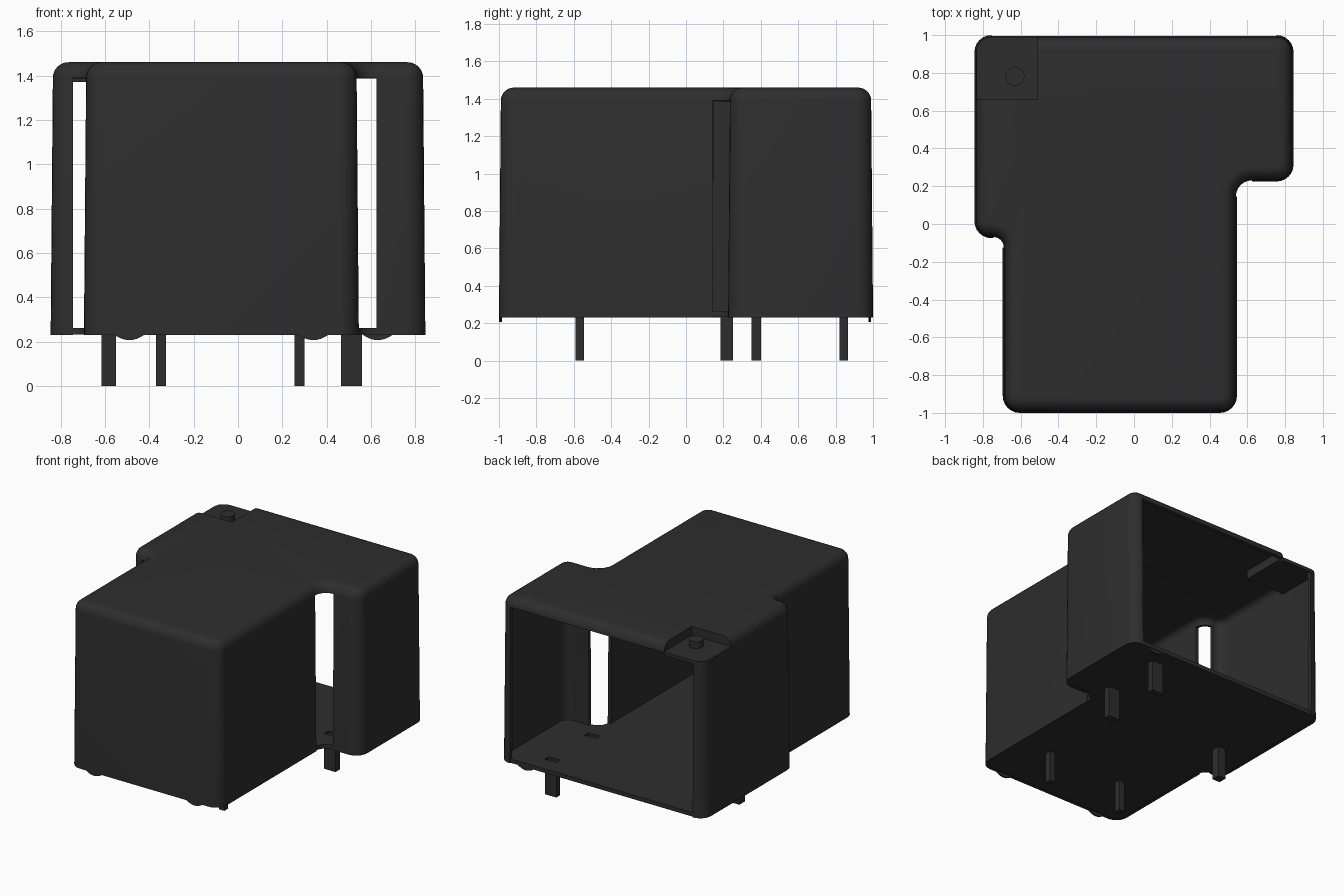
import bpy, bmesh, math

cube = bpy.data.objects.get("Cube")
if cube:
    bpy.data.objects.remove(cube, do_unlink=True)

mat = bpy.data.materials.new("charcoal plastic")
mat.use_nodes = True
COLOUR = (0.027, 0.027, 0.027, 1)
mat.diffuse_color = COLOUR
mat.node_tree.nodes["Principled BSDF"].inputs["Base Color"].default_value = COLOUR

SEG = 6
# Rounded corners: centre x, centre y, radius, start angle, end angle (counter-clockwise outline)
CORNERS = [
    (-0.605, -0.91, 0.09, 180, 270),
    (0.455, -0.91, 0.09, 270, 360),
    (0.625, 0.145, 0.08, 180, 90),     # inner corner, right step
    (0.755, 0.315, 0.09, 270, 360),
    (0.755, 0.91, 0.09, 0, 90),
    (-0.755, 0.91, 0.09, 90, 180),
    (-0.755, 0.015, 0.09, 180, 270),
    (-0.745, -0.125, 0.05, 90, 0),     # inner corner, left step
]
INNER, BACK = (2, 7), 4


def corner_arc(corner, inset):
    cx, cy, r, a0, a1 = corner
    r += -inset if a1 > a0 else inset
    angles = [math.radians(a0 + (a1 - a0) * i / SEG) for i in range(SEG + 1)]
    return [(cx + r * math.cos(a), cy + r * math.sin(a)) for a in angles]


def outline(inset):
    return [p for c in CORNERS for p in corner_arc(c, inset)]


def make_object(name, bm):
    bmesh.ops.recalc_face_normals(bm, faces=bm.faces)
    mesh = bpy.data.meshes.new(name)
    bm.to_mesh(mesh)
    bm.free()
    ob = bpy.data.objects.new(name, mesh)
    bpy.context.collection.objects.link(ob)
    mesh.materials.append(mat)
    return ob


def prism(name, points, z0, z1):
    bm = bmesh.new()
    face = bm.faces.new([bm.verts.new((x, y, z0)) for x, y in points])
    top = bmesh.ops.extrude_face_region(bm, geom=[face])["geom"]
    bmesh.ops.translate(bm, vec=(0, 0, z1 - z0),
                        verts=[v for v in top if isinstance(v, bmesh.types.BMVert)])
    return make_object(name, bm)


def box(name, x0, x1, y0, y1, z0, z1):
    return prism(name, [(x0, y0), (x1, y0), (x1, y1), (x0, y1)], z0, z1)


def activate(ob):
    bpy.ops.object.select_all(action='DESELECT')
    ob.select_set(True)
    bpy.context.view_layer.objects.active = ob


def cut(ob, cutter):
    cutter.hide_render = True
    mod = ob.modifiers.new("cut", 'BOOLEAN')
    mod.operation, mod.solver, mod.object = 'DIFFERENCE', 'EXACT', cutter
    activate(ob)
    bpy.ops.object.modifier_apply(modifier=mod.name)
    bpy.data.objects.remove(cutter, do_unlink=True)


def smooth(ob):
    activate(ob)
    bpy.ops.object.shade_smooth_by_angle(angle=math.radians(32))


# Case: tapered wall, rounded top edge, open back and open inner corners
ROUND = 0.07
levels = [(0.23, 0.0)]
for i in range(SEG + 1):
    a = math.pi / 2 * i / SEG
    levels.append((1.39 + ROUND * math.sin(a), 0.01 + ROUND * (1 - math.cos(a))))
bm = bmesh.new()
rings = [[bm.verts.new((x, y, z)) for x, y in outline(inset)] for z, inset in levels]
count = len(rings[0])
for level, (low, high) in enumerate(zip(rings, rings[1:])):
    for k in range(count):
        corner, step = divmod(k, SEG + 1)
        opening = (corner in INNER and step < SEG) or (corner == BACK and step == SEG)
        if level == 0 and opening:
            continue
        n = (k + 1) % count
        bm.faces.new((low[k], low[n], high[n], high[k]))
bm.faces.new(rings[-1])
case = make_object("case", bm)
activate(case)
shell = case.modifiers.new("shell", 'SOLIDIFY')
shell.thickness, shell.offset = 0.025, -1
bpy.ops.object.modifier_apply(modifier=shell.name)

# Sunken corner of the top, with its ledge, walls and peg
cut(case, box("corner_cutter", -1.2, -0.51, 0.66, 1.2, 1.385, 1.8))
smooth(case)
ledge = [(-0.835, 0.66), (-0.51, 0.66), (-0.51, 0.99)] + corner_arc(CORNERS[5], 0.01)
smooth(prism("corner_ledge", ledge, 1.37, 1.395))
box("ledge_side_wall", -0.51, -0.485, 0.635, 0.965, 1.37, 1.443)
box("ledge_front_wall", -0.81, -0.51, 0.635, 0.66, 1.37, 1.443)
peg_points = [(-0.63 + 0.05 * math.cos(math.tau * i / 24),
               0.78 + 0.05 * math.sin(math.tau * i / 24)) for i in range(24)]
smooth(prism("corner_peg", peg_points, 1.38, 1.445))

# Base plate with a shallow slot above each pin
base = prism("base_plate", outline(0.006), 0.232, 0.262)
PINS = [
    (0.255, 0.30, -0.59, -0.545),
    (-0.37, -0.325, -0.59, -0.545),
    (0.465, 0.56, 0.82, 0.865),
    (0.465, 0.56, 0.35, 0.40),
    (-0.615, -0.55, 0.185, 0.25),
]
for i, (x0, x1, y0, y1) in enumerate(PINS, 1):
    cut(base, box("slot_cutter", x0, x1, y0, y1, 0.245, 0.4))
    box(f"pin_{i}", x0, x1, y0, y1, 0.0, 0.24)

# Thin curved feet under the front and back edges
for i, (x, y) in enumerate([(-0.49, -0.992), (0.34, -0.992), (0.63, 0.982)], 1):
    bm = bmesh.new()
    pts = [(x + 0.07 * t / 6, 0.207 + 0.026 * (t / 6) ** 2) for t in range(-6, 7)]
    face = bm.faces.new([bm.verts.new((px, y - 0.007, pz)) for px, pz in pts])
    side = bmesh.ops.extrude_face_region(bm, geom=[face])["geom"]
    bmesh.ops.translate(bm, vec=(0, 0.015, 0),
                        verts=[v for v in side if isinstance(v, bmesh.types.BMVert)])
    smooth(make_object(f"foot_{i}", bm))
